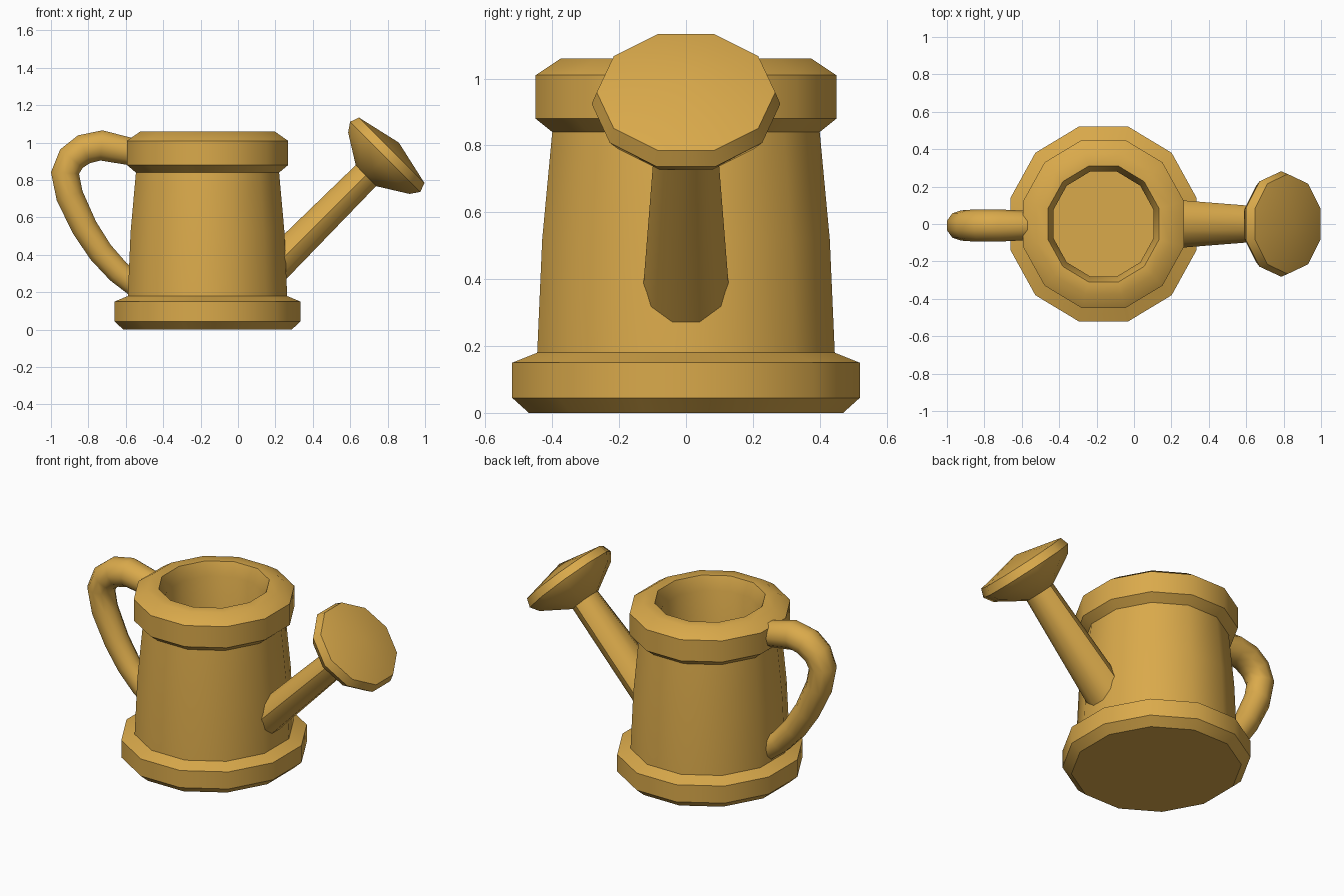
import bpy, bmesh, math
from mathutils import Vector

if "Cube" in bpy.data.objects:
    bpy.data.objects.remove(bpy.data.objects["Cube"])

brass = bpy.data.materials.new("golden_yellow")
brass.diffuse_color = (0.70, 0.40, 0.07, 1)
brass.use_nodes = True
brass.node_tree.nodes["Principled BSDF"].inputs["Base Color"].default_value = brass.diffuse_color
Y = Vector((0, 1, 0))


def loft(name, rings, sides, apex=None):
    """Skin rings of (centre, in-plane axis, radius along axis, radius along y)."""
    bm = bmesh.new()
    loops = []
    for c, u, ru, ry in rings:
        loop = []
        for i in range(sides):
            a = 2 * math.pi * (i + 0.5) / sides
            loop.append(bm.verts.new(Vector(c) + u * ru * math.cos(a) + Y * ry * math.sin(a)))
        loops.append(loop)
    for a, b in zip(loops, loops[1:]):
        for i in range(sides):
            j = (i + 1) % sides
            bm.faces.new((a[i], a[j], b[j], b[i]))
    bm.faces.new(loops[0])
    if apex:
        tip = bm.verts.new(apex)
        for i in range(sides):
            bm.faces.new((loops[-1][i], loops[-1][(i + 1) % sides], tip))
    else:
        bm.faces.new(loops[-1])
    bmesh.ops.recalc_face_normals(bm, faces=bm.faces)
    me = bpy.data.meshes.new(name)
    bm.to_mesh(me)
    bm.free()
    me.materials.append(brass)
    ob = bpy.data.objects.new(name, me)
    bpy.context.collection.objects.link(ob)
    bpy.ops.object.select_all(action='DESELECT')
    ob.select_set(True)
    bpy.context.view_layer.objects.active = ob
    bpy.ops.object.shade_smooth_by_angle(angle=math.radians(40))
    return ob


# Can: foot, tapered wall, rim and hollow inside; (half depth, height)
profile = [(0.47, 0), (0.52, 0.045), (0.52, 0.15), (0.445, 0.18), (0.43, 0.52), (0.40, 0.84),
           (0.45, 0.88), (0.45, 1.01), (0.375, 1.06), (0.31, 1.06), (0.28, 0.98), (0.28, 0.2)]
k = 1 / math.cos(math.pi / 12)
X = Vector((1, 0, 0))
loft("can_body", [((-0.163, 0, z), X, r * k * 0.957, r * k) for r, z in profile], 12)

# Spout: straight tapered tube rising at 45 degrees
U = Vector((1, 0, -1)).normalized()
loft("spout", [((x, 0, x + 0.14), U, ru, ry) for x, ru, ry in
               [(0.185, 0.095, 0.132), (0.69, 0.082, 0.092)]], 10)

# Sprinkler head: flared cone with a slightly domed face
loft("sprinkler_head", [((x, 0, x + 0.137), U, r, ry) for x, r, ry in
                        [(0.685, 0.082, 0.092), (0.753, 0.244, 0.25),
                         (0.787, 0.279, 0.282), (0.822, 0.26, 0.267)]],
     10, apex=(0.86, 0, 1.0))

# Handle: bent tube from the rim to the lower wall; (x, z, radius)
path = [(-0.54, 0.945, 0.075), (-0.73, 0.985, 0.085), (-0.823, 0.965, 0.085),
        (-0.89, 0.915, 0.082), (-0.925, 0.838, 0.079), (-0.90, 0.715, 0.077),
        (-0.82, 0.545, 0.073), (-0.735, 0.415, 0.07), (-0.64, 0.31, 0.067), (-0.53, 0.225, 0.066)]
rings = []
for i, (x, z, r) in enumerate(path):
    p, q = path[max(i - 1, 0)], path[min(i + 1, len(path) - 1)]
    t = Vector((q[0] - p[0], 0, q[1] - p[1])).normalized()
    rings.append(((x, -0.008, z), Vector((-t.z, 0, t.x)), r, r * 1.02))
loft("handle", rings, 10)
